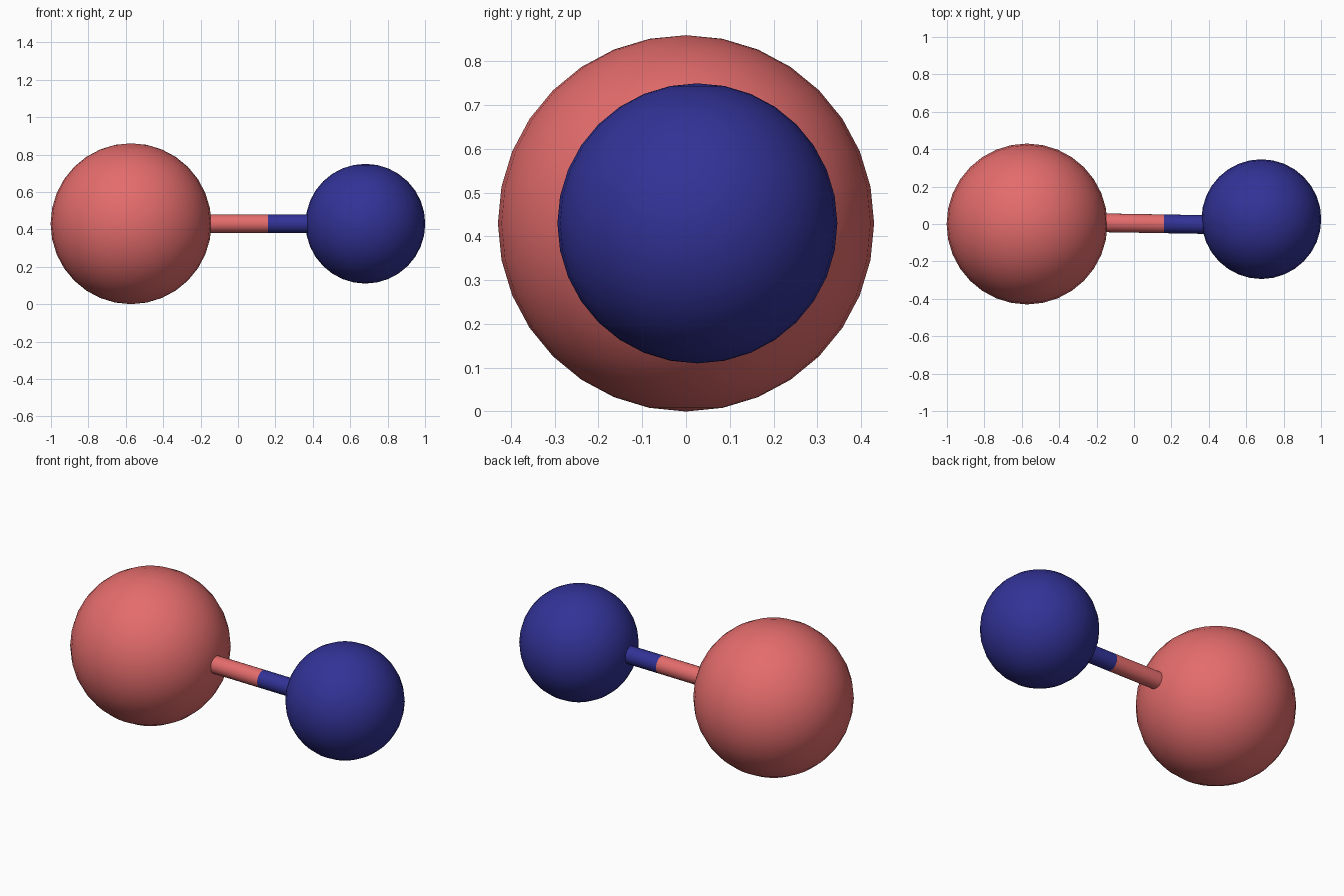
import bpy
from mathutils import Vector

if "Cube" in bpy.data.objects:
    bpy.data.objects.remove(bpy.data.objects["Cube"])


def material(name, rgb):
    m = bpy.data.materials.new(name)
    m.diffuse_color = (*rgb, 1)
    m.use_nodes = True
    m.node_tree.nodes["Principled BSDF"].inputs["Base Color"].default_value = m.diffuse_color
    return m


def finish(name, mat):
    o = bpy.context.object
    o.name = name
    o.data.materials.append(mat)
    bpy.ops.object.shade_smooth_by_angle()
    return o


def ball(name, centre, radius, mat):
    bpy.ops.mesh.primitive_uv_sphere_add(segments=32, ring_count=16,
                                         radius=radius, location=centre)
    return finish(name, mat)


def rod(name, start, end, radius, mat):
    a, b = Vector(start), Vector(end)
    bpy.ops.mesh.primitive_cylinder_add(vertices=24, radius=radius,
                                        depth=(b - a).length, location=(a + b) / 2)
    bpy.context.object.rotation_euler = (b - a).to_track_quat('Z', 'Y').to_euler()
    return finish(name, mat)


coral = material("coral", (0.78, 0.15, 0.15))
navy = material("navy", (0.032, 0.032, 0.31))
Z = 0.43

# Two balls
ball("large_ball", (-0.572, 0, Z), 0.43, coral)
ball("small_ball", (0.681, 0.026, Z), 0.32, navy)

# Two-coloured connecting rod, slightly skewed in plan
rod("rod_large_half", (-0.50, 0.012, Z), (0.16, 0.001, Z), 0.05, coral)
rod("rod_small_half", (0.16, 0.001, Z), (0.62, -0.007, Z), 0.05, navy)
